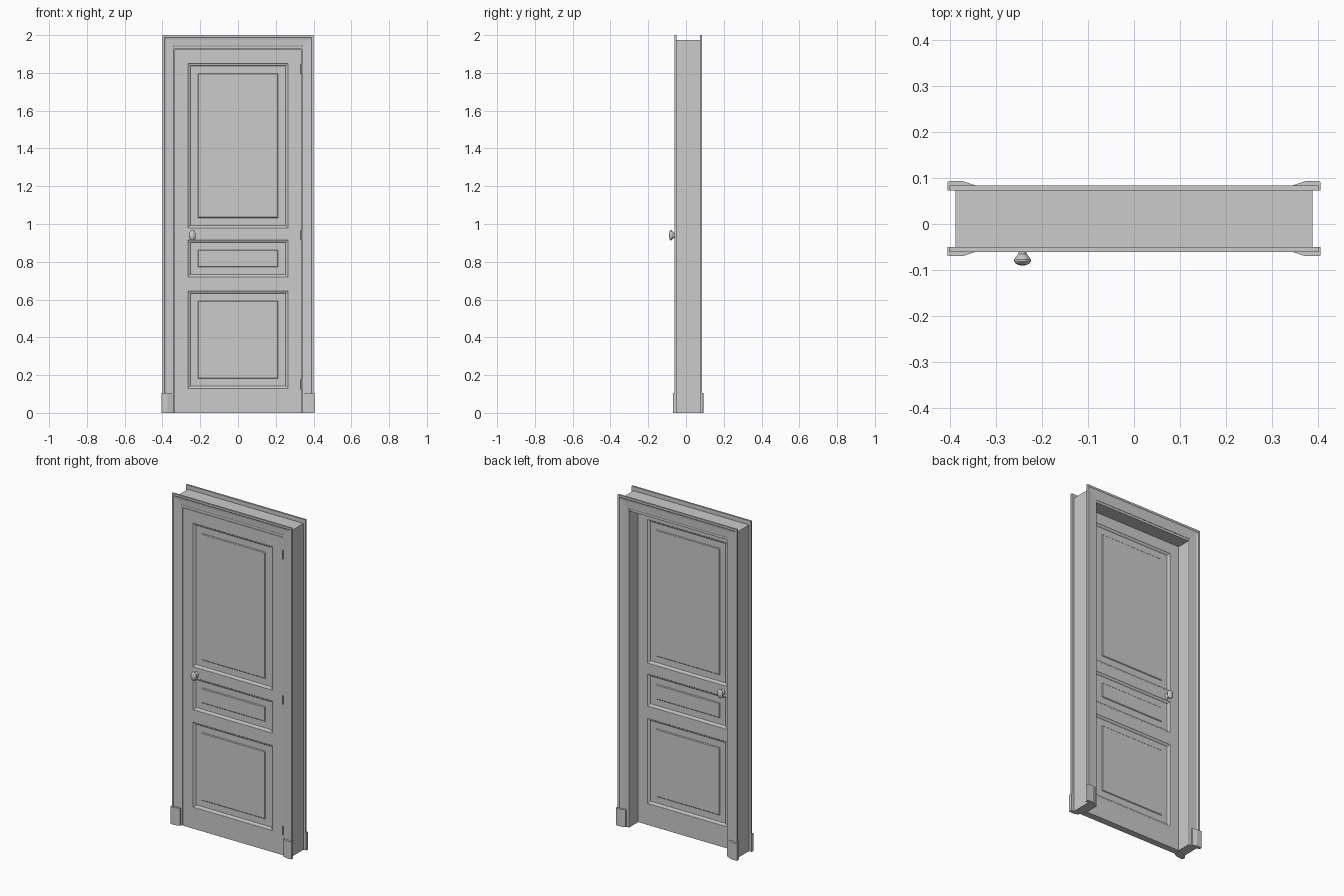
import bpy, bmesh, math

if "Cube" in bpy.data.objects:
    bpy.data.objects.remove(bpy.data.objects["Cube"])

FRONT, BACK = -0.05, 0.073          # wall-lining faces in y
LEAF_F, LEAF_B = -0.05, -0.01       # door leaf faces in y


def finish(name, bm, smooth=False):
    bmesh.ops.remove_doubles(bm, verts=bm.verts, dist=1e-5)
    bmesh.ops.recalc_face_normals(bm, faces=bm.faces)
    me = bpy.data.meshes.new(name)
    bm.to_mesh(me)
    bm.free()
    ob = bpy.data.objects.new(name, me)
    bpy.context.collection.objects.link(ob)
    if smooth:
        bpy.context.view_layer.objects.active = ob
        ob.select_set(True)
        bpy.ops.object.shade_smooth_by_angle(angle=math.radians(35))
        ob.select_set(False)
    return ob


def loft(bm, rings, closed=True, caps=True):
    vs = [[bm.verts.new(p) for p in r] for r in rings]
    n = len(vs[0])
    for a, b in zip(vs, vs[1:]):
        for i in range(n if closed else n - 1):
            j = (i + 1) % n
            bm.faces.new((a[i], a[j], b[j], b[i]))
    if caps:
        bm.faces.new(vs[0])
        bm.faces.new(vs[-1])


def surround(name, w, top, profile):
    """Mitred inverted-U sweep; profile is (inset, y)."""
    bm = bmesh.new()
    loft(bm, [[(-w + i, y, 0) for i, y in profile],
              [(-w + i, y, top - i) for i, y in profile],
              [(w - i, y, top - i) for i, y in profile],
              [(w - i, y, 0) for i, y in profile]])
    return finish(name, bm)


# Rebated jamb lining
surround("jamb", 0.387, 1.975, [(0, FRONT), (0.049, FRONT), (0.049, LEAF_B),
                                (0.060, LEAF_B), (0.060, BACK), (0, BACK)])

# Moulded casings and plinth blocks, front and back
for side, base, s, inner in (("front", FRONT, -1, 0.060), ("back", BACK, 1, 0.071)):
    prof = [(0, 0), (0, 0.011), (0.012, 0.011), (0.016, 0.008), (0.025, 0.006),
            (inner - 0.004, 0.004), (inner, 0.002), (inner, 0)]
    surround(side + "_casing", 0.40, 2.0, [(i, base + s * h) for i, h in prof])
    for label, m in (("left", -1), ("right", 1)):
        bm = bmesh.new()
        plan = [(0.405, 0), (0.405, 0.018), (0.40, 0.020), (0.372, 0.020),
                (0.345, 0.011), (0.345, 0)]
        loft(bm, [[(m * x, base + s * h, z) for x, h in plan] for z in (0, 0.105)])
        finish(f"{side}_{label}_plinth", bm)

# Door leaf: stiles and rails with sunk mouldings and raised fields on both faces
xs = [-0.335, -0.265, 0.265, 0.335]
zs = [0, 0.13, 0.645, 0.72, 0.915, 0.98, 1.85, 1.924]
mould = [(0, 0), (0.003, 0.003), (0.007, 0.004), (0.013, 0.010),
         (0.052, 0.010), (0.056, 0.006)]
bm = bmesh.new()


def rect(x0, x1, z0, z1, y, i=0):
    return [(x0 + i, y, z0 + i), (x1 - i, y, z0 + i),
            (x1 - i, y, z1 - i), (x0 + i, y, z1 - i)]


for y, s in ((LEAF_F, 1), (LEAF_B, -1)):
    for c in range(3):
        for r in range(7):
            cell = (xs[c], xs[c + 1], zs[r], zs[r + 1])
            if c == 1 and r % 2 == 1:
                rings = [rect(*cell, y + s * d, i) for i, d in mould]
                loft(bm, rings, caps=False)
                bm.faces.new([bm.verts.new(p) for p in rings[-1]])
            else:
                bm.faces.new([bm.verts.new(p) for p in rect(*cell, y)])
# leaf edges
outline = ([(x, 0) for x in xs] + [(xs[3], z) for z in zs[1:]]
           + [(x, zs[7]) for x in xs[2::-1]] + [(xs[0], z) for z in zs[6:0:-1]])
loft(bm, [[(x, y, z) for x, z in outline] for y in (LEAF_F, LEAF_B)], caps=False)
finish("door_leaf", bm)

# Oval turned knobs on both faces
knob = [(0.012, 0), (0.010, 0.004), (0.0085, 0.010), (0.009, 0.015), (0.014, 0.021),
        (0.018, 0.027), (0.018, 0.031), (0.015, 0.036), (0.009, 0.039), (0.003, 0.040)]
N = 24
for side, base, s in (("front", LEAF_F, -1), ("back", LEAF_B, 1)):
    bm = bmesh.new()
    loft(bm, [[(-0.242 + r * math.cos(2 * math.pi * k / N), base + s * d,
                0.94 + 1.5 * r * math.sin(2 * math.pi * k / N)) for k in range(N)]
              for r, d in knob])
    finish(side + "_knob", bm, True)

# Hinge knuckles and latch bolt
for n, z in enumerate((0.15, 0.94, 1.82)):
    bm = bmesh.new()
    loft(bm, [[(0.336 + 0.004 * math.cos(a * math.pi / 6),
                FRONT - 0.003 + 0.004 * math.sin(a * math.pi / 6), z + h)
               for a in range(12)] for h in (-0.026, 0.026)])
    finish(f"hinge_{n + 1}", bm, True)
bm = bmesh.new()
loft(bm, [rect(-0.345, -0.330, 0.93, 0.95, y) for y in (-0.036, -0.024)])
finish("latch_bolt", bm)
